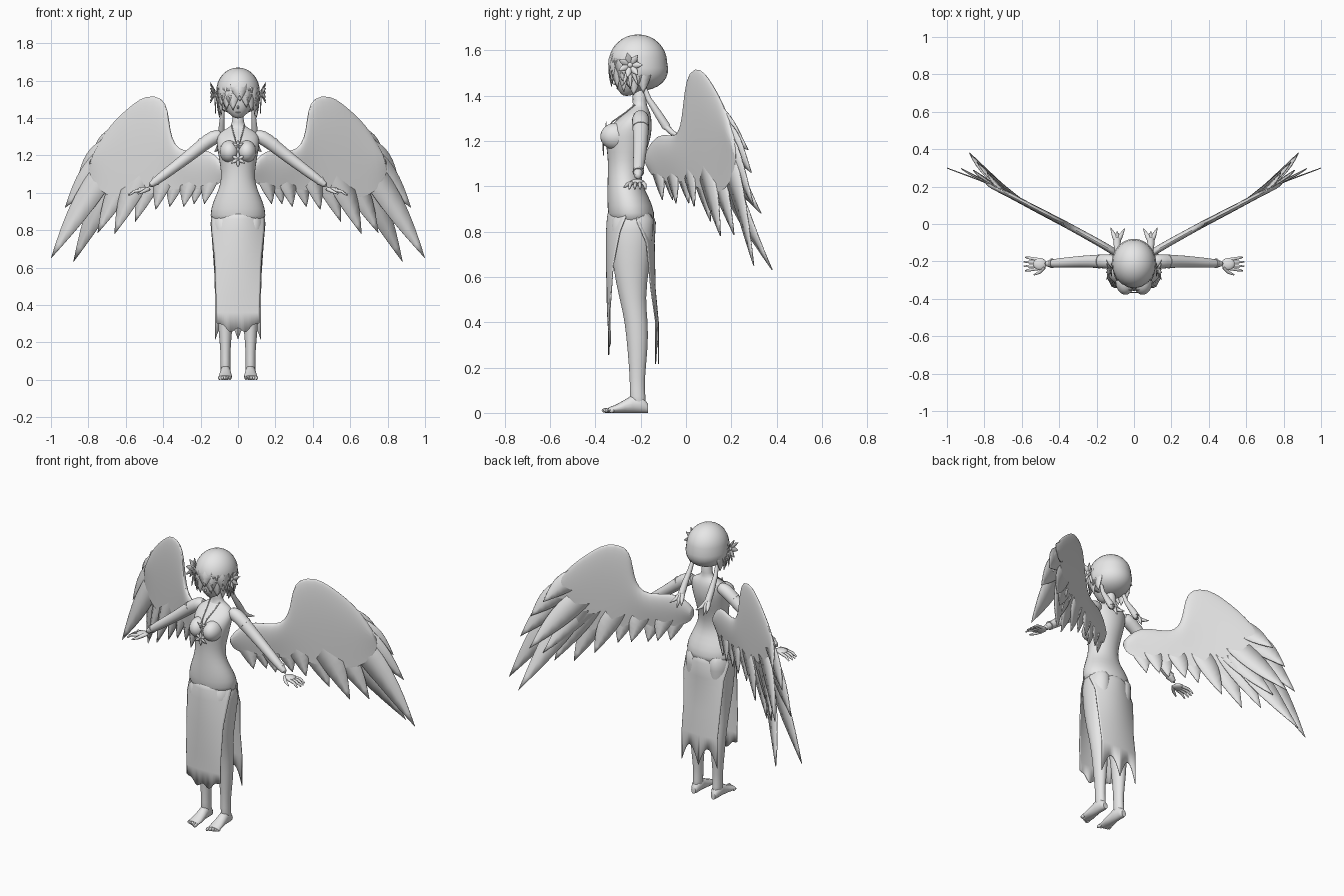
import bpy, bmesh, math
from mathutils import Vector, Matrix

X, Y, Z = Vector((1, 0, 0)), Vector((0, 1, 0)), Vector((0, 0, 1))
if "Cube" in bpy.data.objects:
    bpy.data.objects.remove(bpy.data.objects["Cube"])

GREY = (.8, .8, .8, 1)
clay = bpy.data.materials.new("light_grey")
clay.use_nodes = True
clay.diffuse_color = GREY
clay.node_tree.nodes["Principled BSDF"].inputs["Base Color"].default_value = GREY
parts = []


def finish(name, bm, mirror=False, thick=0, subdivide=0):
    bmesh.ops.remove_doubles(bm, verts=bm.verts, dist=.0002)
    bmesh.ops.recalc_face_normals(bm, faces=bm.faces)
    mesh = bpy.data.meshes.new(name)
    bm.to_mesh(mesh)
    bm.free()
    mesh.materials.append(clay)
    obj = bpy.data.objects.new(name, mesh)
    bpy.context.collection.objects.link(obj)
    if thick:
        solid = obj.modifiers.new("thickness", "SOLIDIFY")
        solid.thickness, solid.offset = thick, 0
    if subdivide:
        obj.modifiers.new("smooth", "SUBSURF").levels = subdivide
        obj.modifiers["smooth"].render_levels = subdivide
    if mirror:
        obj.modifiers.new("mirror", "MIRROR").use_mirror_merge = False
    parts.append(obj)


def skin(bm, rows, closed=False):
    """Bridge equal rows of points with quads."""
    rows = [[bm.verts.new(p) for p in row] for row in rows]
    count = len(rows[0])
    for a, b in zip(rows, rows[1:]):
        for i in range(count if closed else count - 1):
            j = (i + 1) % count
            bm.faces.new((a[i], a[j], b[j], b[i]))
    if closed:
        bm.faces.new(rows[0])
        bm.faces.new(rows[-1])


def loft_into(bm, rings, sides=16):
    turns = [math.tau * i / sides for i in range(sides)]
    skin(bm, [[c + u * math.cos(a) + v * math.sin(a) for a in turns]
              for c, u, v in rings], True)


def body(name, rows, mirror=False):
    """Stack of level ellipses: height, x, front y, back y, half width."""
    bm = bmesh.new()
    loft_into(bm, [(Vector((x, (f + b) / 2, z)), X * r, Y * (b - f) / 2)
                   for z, x, f, b, r in rows])
    finish(name, bm, mirror, subdivide=1)


def tube_into(bm, points, radii, sides=10):
    points = [Vector(p) for p in points]
    rings = []
    for i, p in enumerate(points):
        d = (points[min(i + 1, len(points) - 1)] - points[max(i - 1, 0)]).normalized()
        u = d.cross(Y).normalized()
        rings.append((p, u * radii[i], u.cross(d) * radii[i]))
    loft_into(bm, rings, sides)


def ball_into(bm, place, size):
    bmesh.ops.create_uvsphere(bm, u_segments=24, v_segments=16, radius=1,
                              matrix=Matrix.LocRotScale(Vector(place), None, Vector(size)))


def blade_into(bm, base, tip, width, normal, ridge=.008, bend=0, place=None, steps=8):
    """Pointed leaf with a raised middle line."""
    base, tip = Vector(base), Vector(tip)
    side = (tip - base).cross(normal).normalized()
    rows = []
    for i in range(steps + 1):
        t = i / steps
        half = width / 2 * max(0, math.sin(math.pi * (.25 + .75 * t)))
        mid = base.lerp(tip, t) + side * bend * math.sin(math.pi * t)
        row = [mid - side * half, mid + normal * ridge * (1 - t), mid + side * half]
        rows.append([place(p, t) if place else p for p in row])
    skin(bm, rows)


# Torso, neck and bust
body("torso", [(.82, 0, -.335, -.14, .137), (.88, 0, -.348, -.133, .156), (.95, 0, -.35, -.16, .138),
               (1.01, 0, -.348, -.195, .108), (1.08, 0, -.346, -.195, .088), (1.15, 0, -.348, -.175, .098),
               (1.22, 0, -.364, -.15, .11), (1.28, 0, -.328, -.148, .12), (1.325, 0, -.265, -.155, .105),
               (1.35, 0, -.235, -.17, .045), (1.37, 0, -.235, -.175, .031), (1.44, 0, -.24, -.17, .03)])
bm = bmesh.new()
ball_into(bm, (.046, -.308, 1.22), (.052, .07, .06))
finish("bust", bm, True)

# Legs and feet
body("leg", [(.9, .075, -.325, -.14, .06), (.82, .075, -.335, -.138, .074), (.65, .071, -.328, -.16, .062),
             (.5, .068, -.293, -.18, .048), (.4, .068, -.27, -.165, .045), (.27, .068, -.258, -.168, .038),
             (.14, .067, -.247, -.184, .025), (.07, .067, -.25, -.178, .028), (.02, .067, -.24, -.175, .026)], True)
bm = bmesh.new()
loft_into(bm, [(Vector((x, y, h)), X * w, Z * h) for x, y, h, w in
               [(.067, -.168, .02, .015), (.067, -.19, .035, .027), (.067, -.235, .04, .028),
                (.067, -.27, .029, .032), (.068, -.31, .018, .036), (.07, -.342, .012, .036)]], 16)
for i in range(5):
    ball_into(bm, (.042 + .014 * i, -.352 + .006 * i, .011), (.008, .02 - .002 * i, .011))
finish("foot", bm, True)

# Arms with bands, hands and fingers
bm = bmesh.new()
tube_into(bm, [(.08, -.2, 1.31), (.13, -.2, 1.3), (.19, -.2, 1.255), (.27, -.2, 1.19),
               (.35, -.205, 1.13), (.41, -.21, 1.085), (.48, -.213, 1.032)],
          [.03, .041, .036, .032, .028, .026, .017], 16)
finish("arm", bm, True, subdivide=1)
bm = bmesh.new()
for a, b, r in [((.18, -.2, 1.264), (.19, -.2, 1.256), .037), ((.435, -.21, 1.067), (.443, -.21, 1.061), .025)]:
    tube_into(bm, [a, b], [r, r], 20)
finish("arm_bands", bm, True)
bm = bmesh.new()
ball_into(bm, (.503, -.214, 1.018), (.035, .032, .014))
for k in (-1.5, -.5, .5, 1.5):
    reach = .592 - .008 * abs(k)
    tube_into(bm, [(.51, -.214 + .016 * k, 1.015), (.555, -.214 + .021 * k, 1.008),
                   (reach, -.214 + .024 * k, .988)], [.009, .008, .004])
tube_into(bm, [(.48, -.23, 1.02), (.505, -.258, 1.008), (.535, -.272, .995)], [.011, .009, .004])
finish("hand", bm, True)


# Dress panels, open at both sides below the hips
def panel(name, rows, hem):
    bm = bmesh.new()
    steps = [i / 12 - 1 for i in range(25)]
    grid = [[Vector((w * u, y + curl * u * u, z)) for u in steps] for z, w, y, curl in rows]
    z, w, y, curl = rows[-1]
    grid.append([Vector((w * u, y + curl * u * u, hem(u))) for u in steps])
    skin(bm, grid)
    finish(name, bm, thick=.004)


panel("front_panel", [(.92, .11, -.335, .07), (.86, .143, -.347, .08), (.8, .141, -.351, .06),
                      (.65, .125, -.351, .03), (.45, .118, -.347, .012), (.36, .115, -.342, .008)],
      lambda u: .265 + .05 * abs(u) ** 3 + .012 * math.cos(9 * u))
panel("back_panel", [(.92, .11, -.165, -.06), (.84, .146, -.135, -.08), (.75, .138, -.14, -.035),
                     (.55, .125, -.136, -.02), (.4, .122, -.122, -.012)],
      lambda u: .215 + .11 * abs(math.sin(math.pi * u)))

# Head with thin closed lids, nose and mouth
body("head", [(1.398, 0, -.276, -.25, .014), (1.412, 0, -.292, -.215, .038), (1.44, 0, -.313, -.16, .066),
              (1.48, 0, -.323, -.13, .086), (1.54, 0, -.322, -.12, .096), (1.61, 0, -.29, -.13, .07)])
bm = bmesh.new()
ball_into(bm, (0, -.318, 1.458), (.006, .01, .009))
ball_into(bm, (0, -.303, 1.43), (.014, .006, .002))
for s in (-1, 1):
    ball_into(bm, (s * .038, -.307, 1.485), (.018, .008, .003))
finish("face_details", bm)

# Hair cap, fuller at the nape, with fringe and side locks
HEAD, SIZE = Vector((0, -.212, 1.545)), Vector((.113, .126, .122))


def on_hair(p, t):
    d = p - HEAD
    k = d.z / SIZE.z * (.45 if d.z < 0 else 1)
    flat = math.hypot(d.x / SIZE.x, d.y / SIZE.y)
    scale = (.95 + .08 * min(1, t * 2)) * math.sqrt(max(.05, 1 - k * k)) / flat
    return Vector((HEAD.x + d.x * scale, HEAD.y + d.y * scale, p.z))


bm = bmesh.new()
ball_into(bm, HEAD, SIZE)
for v in bm.verts:
    full = 1 + .27 * max(0, HEAD.z - v.co.z) / SIZE.z
    v.co = Vector((v.co.x * full, HEAD.y + (v.co.y - HEAD.y) * full, v.co.z))
window = [f for f in bm.faces if f.calc_center_median().y < -.25 and f.calc_center_median().z < 1.55]
bmesh.ops.delete(bm, geom=window, context="FACES")
finish("hair_cap", bm, thick=.006)
bm = bmesh.new()
for i in range(9):
    a = (i - 4) / 4 * 1.2
    low = (1.45, 1.49, 1.465)[i % 3] - .03 * abs(a)
    out = Vector((math.sin(a), -math.cos(a), 0)) * .12
    blade_into(bm, HEAD + out * .8 + Z * .085, HEAD + out + X * .01 + Z * (low - HEAD.z),
               .085, out.normalized(), place=on_hair)
for s in (-1, 1):
    for y, low in ((-.28, 1.415), (-.23, 1.4), (-.19, 1.41)):
        blade_into(bm, (s * .1, y, 1.57), (s * .095, y, low), .07, X * s, place=on_hair)
finish("fringe", bm, thick=.003)

# Hair flowers with hanging drops
bm = bmesh.new()
heart = Vector((.122, -.247, 1.535))
for i in range(7):
    a = math.tau * i / 7
    ray = Y * math.cos(a) + Z * math.sin(a)
    blade_into(bm, heart + ray * .006, heart + ray * .056 + X * .026, .03, X, .006)
for y, z in ((-.28, 1.44), (-.245, 1.425), (-.21, 1.44)):
    blade_into(bm, heart, (.12, y, z), .018, X, .004)
finish("hair_flower", bm, True, thick=.004)
bm = bmesh.new()
ball_into(bm, heart + X * .006, (.01, .012, .012))
finish("flower_heart", bm, True)

# Trailing hair tails with split ends
bm = bmesh.new()
tube_into(bm, [(.08, -.19, 1.45), (.086, -.165, 1.385), (.09, -.12, 1.315), (.09, -.085, 1.26)],
          [.01, .013, .018, .02])
for x, y, z in ((.05, -.025, 1.22), (.09, -.04, 1.19), (.125, -.02, 1.22)):
    tube_into(bm, [(.09, -.1, 1.275), (x * .5 + .045, -.06, 1.235), (x, y, z)], [.015, .012, .002])
finish("hair_tail", bm, True)

# Neck straps and chest ornaments
bm = bmesh.new()
tube_into(bm, [(.034, -.225, 1.36), (.026, -.268, 1.325), (.014, -.325, 1.285), (.008, -.35, 1.25)], [.003] * 4)
finish("neck_strap", bm, True)
bm = bmesh.new()
for centre, size in ((Vector((0, -.352, 1.25)), .035), (Vector((0, -.364, 1.18)), .045)):
    for i in range(6):
        a = math.tau * i / 6 + math.pi / 2
        ray = X * math.cos(a) + Z * math.sin(a)
        blade_into(bm, centre, centre + ray * size, size * .4, -Y, .004)
finish("chest_ornament", bm, thick=.003)

# Wings: hollow lens-shaped core with feathers growing out of its lower edge
BENDS = [(0, -.21), (.08, -.165), (.17, -.11), (.37, 0), (.54, .088), (.66, .152), (.8, .222), (1.1, .33)]


def sweep(x):
    for (a, low), (b, high) in zip(BENDS, BENDS[1:]):
        if x <= b:
            return low + (high - low) * (x - a) / (b - a)


lead = [(.06, 1.13), (.12, 1.21), (.18, 1.235), (.29, 1.217), (.342, 1.26), (.364, 1.34), (.372, 1.44),
        (.4, 1.515), (.49, 1.528), (.56, 1.48), (.64, 1.41), (.71, 1.33), (.78, 1.2)]
trail = [(.07, 1.07), (.13, 1.03), (.18, 1.02), (.24, 1.02), (.31, 1.02), (.38, 1.01), (.44, 1),
         (.5, .98), (.56, .97), (.63, .97), (.7, .98), (.76, 1.03), (.81, 1.13)]
bm = bmesh.new()
rings = []
for (ax, az), (bx, bz) in zip(lead, trail):
    ring = []
    for i in range(20):
        t = (1 - math.cos(math.tau * i / 20)) / 2
        x = ax + (bx - ax) * t
        puff = .034 * math.sin(math.tau * i / 20) * (1 - t) ** .7 * (1 - .5 * ax)
        ring.append(Vector((x, sweep(x) - puff, az + (bz - az) * t)))
    rings.append(ring)
skin(bm, rings, True)
finish("wing_core", bm, True, subdivide=1)

# Each feather: base, tip, width, backward drift of the tip
feathers = [((.12, 1.13), (.18, .94), .08, 0), ((.18, 1.13), (.235, .94), .08, .01),
            ((.23, 1.13), (.29, .925), .085, 0), ((.3, 1.13), (.365, .925), .085, .01),
            ((.36, 1.15), (.44, .91), .09, 0), ((.42, 1.15), (.55, .845), .1, .01),
            ((.47, 1.2), (.66, .78), .12, 0), ((.53, 1.2), (.75, .785), .12, .01),
            ((.57, 1.25), (.88, .63), .13, .13), ((.62, 1.25), (1, .65), .13, 0),
            ((.64, 1.26), (.925, .92), .125, .03), ((.66, 1.27), (.86, 1.06), .12, .04),
            ((.62, 1.33), (.785, 1.16), .11, .06), ((.57, 1.24), (.84, .88), .12, .09),
            ((.53, 1.2), (.78, .85), .11, .07)]
bm = bmesh.new()
for i, ((ax, az), (bx, bz), width, drift) in enumerate(feathers):
    layer = .005 * (i % 2)
    blade_into(bm, (ax, 0, az), (bx, 0, bz), width, -Y, .006, -.01,
               lambda p, t: Vector((p.x, sweep(p.x) + p.y + layer + drift * t * t, p.z)))
finish("feathers", bm, True, thick=.005)

# Smooth shading with sharp creases kept
bpy.ops.object.select_all(action="DESELECT")
for obj in parts:
    obj.select_set(True)
bpy.context.view_layer.objects.active = parts[0]
bpy.ops.object.shade_smooth_by_angle(angle=math.radians(40))
